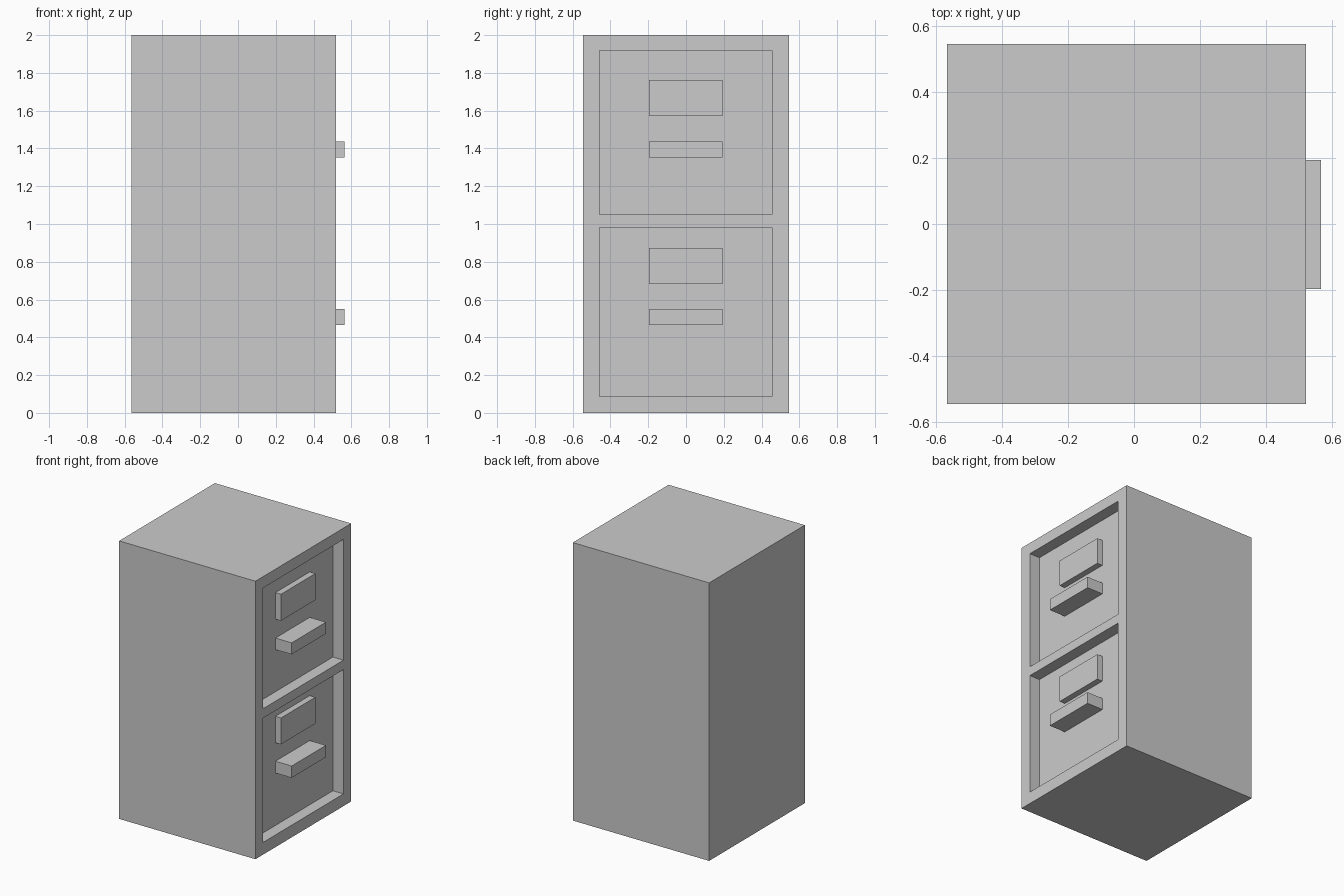
import bpy
import bmesh
from mathutils import Vector

if "Cube" in bpy.data.objects:
    bpy.data.objects.remove(bpy.data.objects["Cube"])


def box(name, x, y, z):
    """Box object spanning the given (min, max) ranges, origin at its centre."""
    bm = bmesh.new()
    bmesh.ops.create_cube(bm, size=1)
    bmesh.ops.scale(bm, verts=bm.verts, vec=(x[1] - x[0], y[1] - y[0], z[1] - z[0]))
    mesh = bpy.data.meshes.new(name)
    bm.to_mesh(mesh)
    bm.free()
    obj = bpy.data.objects.new(name, mesh)
    obj.location = Vector((sum(x), sum(y), sum(z))) / 2
    bpy.context.collection.objects.link(obj)
    return obj


FACE_X = 0.52               # outer face of the cabinet frame
FLOOR_X = 0.436             # recessed drawer face
FITTING_Y = (-0.197, 0.193)

# Cabinet body
cabinet = box("cabinet_body", (-0.565, FACE_X), (-0.544, 0.544), (0, 2))

# name, recess z range, label plate z range, handle z range
drawers = [
    ("lower", (0.088, 0.982), (0.683, 0.873), (0.465, 0.55)),
    ("upper", (1.05, 1.918), (1.572, 1.763), (1.353, 1.436)),
]

for name, recess_z, label_z, handle_z in drawers:
    # Recess carved into the body to form the drawer face
    cutter = box(name + "_recess_cutter", (FLOOR_X, FACE_X + 0.1), (-0.458, 0.456), recess_z)
    cutter.hide_render = True
    cutter.hide_set(True)
    cut = cabinet.modifiers.new(name + "_recess", 'BOOLEAN')
    cut.operation = 'DIFFERENCE'
    cut.solver = 'EXACT'
    cut.object = cutter

    # Label plate and handle, seated slightly into the drawer face
    box(name + "_label_plate", (FLOOR_X - 0.01, 0.48), FITTING_Y, label_z)
    box(name + "_handle", (FLOOR_X - 0.01, 0.565), FITTING_Y, handle_z)
